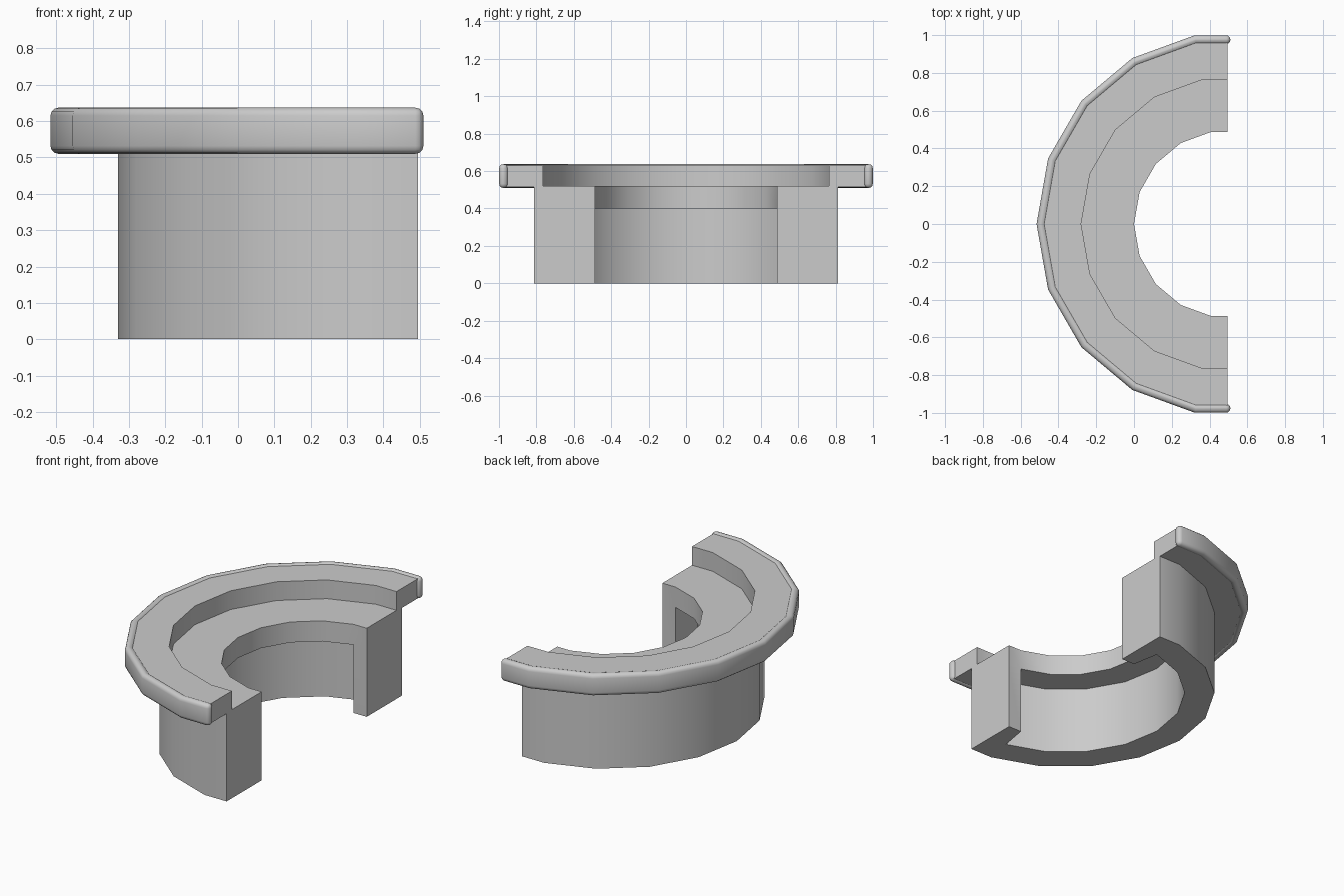
import bpy, bmesh, math

if "Cube" in bpy.data.objects:
    bpy.data.objects.remove(bpy.data.objects["Cube"])

STEPS = range(-80, 81, 20)          # facet angles of the half ring, 0 = -x


def stations(cx, end_x, profile):
    """Rings of points: flat end, nine facet corners, flat end."""
    k = math.sin(math.radians(80))
    rows = [[(end_x, -r * k, z) for r, z in profile]]
    for a in STEPS:
        t = math.radians(a)
        rows.append([(cx - r * math.cos(t), r * math.sin(t), z) for r, z in profile])
    rows.append([(end_x, r * k, z) for r, z in profile])
    return rows


def sweep(name, cx, end_x, profile, end_loop, mid_loop, step_loop=None, bevel=0):
    bm = bmesh.new()
    rows = [[bm.verts.new(p) for p in row] for row in stations(cx, end_x, profile)]
    last = len(rows) - 2
    for i in range(last + 1):
        loop = end_loop if i in (0, last) else mid_loop
        for a, b in zip(loop, loop[1:] + loop[:1]):
            bm.faces.new((rows[i][a], rows[i][b], rows[i + 1][b], rows[i + 1][a]))
    for row in (rows[0], rows[-1]):
        bm.faces.new([row[j] for j in end_loop])
    if step_loop:
        for row in (rows[1], rows[-2]):
            bm.faces.new([row[j] for j in step_loop])
    bmesh.ops.delete(bm, geom=[v for v in bm.verts if not v.link_faces], context='VERTS')
    bmesh.ops.recalc_face_normals(bm, faces=bm.faces[:])
    if bevel:
        edges = [e for e in bm.edges if e.calc_face_angle(0) > math.radians(40)]
        bmesh.ops.bevel(bm, geom=edges, offset=bevel, segments=3, profile=0.5,
                        affect='EDGES', clamp_overlap=True)
    mesh = bpy.data.meshes.new(name)
    bm.to_mesh(mesh)
    bm.free()
    ob = bpy.data.objects.new(name, mesh)
    bpy.context.collection.objects.link(ob)
    bpy.ops.object.select_all(action='DESELECT')
    ob.select_set(True)
    bpy.context.view_layer.objects.active = ob
    bpy.ops.object.shade_smooth_by_angle(angle=math.radians(40 if bevel else 30))
    return ob


# Curved body: flange, stepped recess on top, wider bore below the lip
body = [(.495, 0), (.66, 0), (.825, 0), (.825, .515), (.985, .515), (.985, .63),
        (.775, .63), (.775, .52), (.495, .52), (.495, .4), (.66, .4)]
sweep("half_ring_body", .495, .495, body,
      end_loop=[0, 1, 2, 3, 4, 5, 6, 7, 8, 9],
      mid_loop=[1, 2, 3, 4, 5, 6, 7, 8, 9, 10],
      step_loop=[0, 1, 10, 9])

# Rounded trim around the flange
trim = [(.967, .51), (1.0145, .51), (1.0145, .637), (.967, .637)]
loop = [0, 1, 2, 3]
sweep("rim_trim", .4985, .51, trim, loop, loop, bevel=.022)
